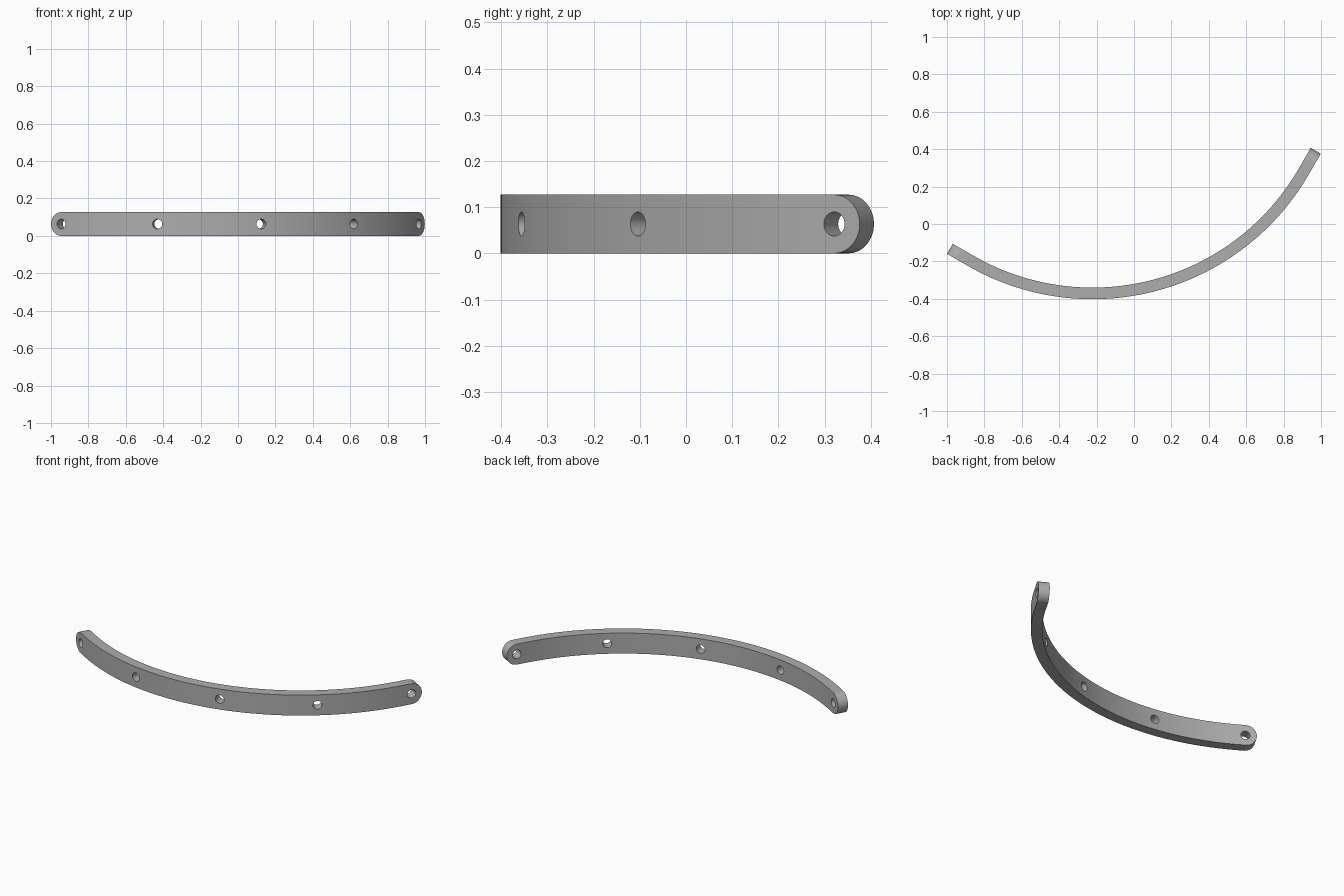
import bpy, bmesh
from math import sin, cos, pi, radians, sqrt
from mathutils import Vector, Matrix

cube = bpy.data.objects.get("Cube")
if cube:
    bpy.data.objects.remove(cube, do_unlink=True)

OUTER, THICK, TAB = 1.336, 0.062, 0.127     # outer radius, thickness, straight end length
HALF = 0.0635                               # half height, also the end rounding radius
CENTRE = Vector((-0.222, 0.934, HALF))
START, END = radians(-30), radians(60)
HOLE = 0.026

steel = bpy.data.materials.new("steel grey")
steel.use_nodes = True
grey = (0.42, 0.42, 0.42, 1)
steel.diffuse_color = grey
steel.node_tree.nodes["Principled BSDF"].inputs["Base Color"].default_value = grey


def station(angle, extra=0.0):
    """Outer point, tangent and outward direction along the bar."""
    out = Vector((sin(angle), -cos(angle), 0))
    tangent = Vector((cos(angle), sin(angle), 0))
    return CENTRE + out * OUTER + tangent * extra, tangent, out


# Path stations: rounded tab, arc, rounded tab
ROUND, ARC = 14, 72
tab = []
for i in range(ROUND + 1):
    a = i / ROUND * pi / 2
    tab.append((TAB - HALF + HALF * cos(a), HALF * sin(a)))
stations = [(START, -d, h) for d, h in tab]
stations += [(START + (END - START) * i / ARC, 0, HALF) for i in range(ARC + 1)]
stations += [(END, d, h) for d, h in reversed(tab)]

# Curved bar
bm = bmesh.new()
rings = []
for angle, extra, h in stations:
    p, tangent, out = station(angle, extra)
    inner = p - out * THICK
    up = Vector((0, 0, h))
    rings.append([bm.verts.new(v) for v in (p - up, p + up, inner + up, inner - up)])
for a, b in zip(rings, rings[1:]):
    for k in range(4):
        n = (k + 1) % 4
        bm.faces.new((a[k], b[k], b[n], a[n]))
bmesh.ops.remove_doubles(bm, verts=bm.verts, dist=1e-5)
bmesh.ops.recalc_face_normals(bm, faces=bm.faces)
mesh = bpy.data.meshes.new("curved_bar")
bm.to_mesh(mesh)
bm.free()
bar = bpy.data.objects.new("curved_bar", mesh)
bpy.context.collection.objects.link(bar)
mesh.materials.append(steel)

# Bolt hole cutters, all pointing through the bar
bm = bmesh.new()
holes = [(START, HALF - TAB), (END, TAB - HALF)]
holes += [(radians(a), 0) for a in (-9, 15, 39)]
for angle, extra in holes:
    p, tangent, out = station(angle, extra)
    turn = out.to_track_quat('Z', 'Y').to_matrix().to_4x4()
    bmesh.ops.create_cone(bm, cap_ends=True, segments=32, radius1=HOLE, radius2=HOLE,
                          depth=THICK * 3,
                          matrix=Matrix.Translation(p - out * THICK / 2) @ turn)
cut_mesh = bpy.data.meshes.new("hole_cutter")
bm.to_mesh(cut_mesh)
bm.free()
cut_mesh.materials.append(steel)
cutter = bpy.data.objects.new("hole_cutter", cut_mesh)
bpy.context.collection.objects.link(cutter)
cutter.hide_render = True

# Drill the holes, then shade smooth with crisp edges
drill = bar.modifiers.new("bolt_holes", 'BOOLEAN')
drill.operation = 'DIFFERENCE'
drill.solver = 'EXACT'
drill.object = cutter
bpy.ops.object.select_all(action='DESELECT')
bar.select_set(True)
bpy.context.view_layer.objects.active = bar
bpy.ops.object.modifier_apply(modifier=drill.name)
bpy.data.objects.remove(cutter, do_unlink=True)
bpy.ops.object.shade_smooth_by_angle(angle=radians(30))
